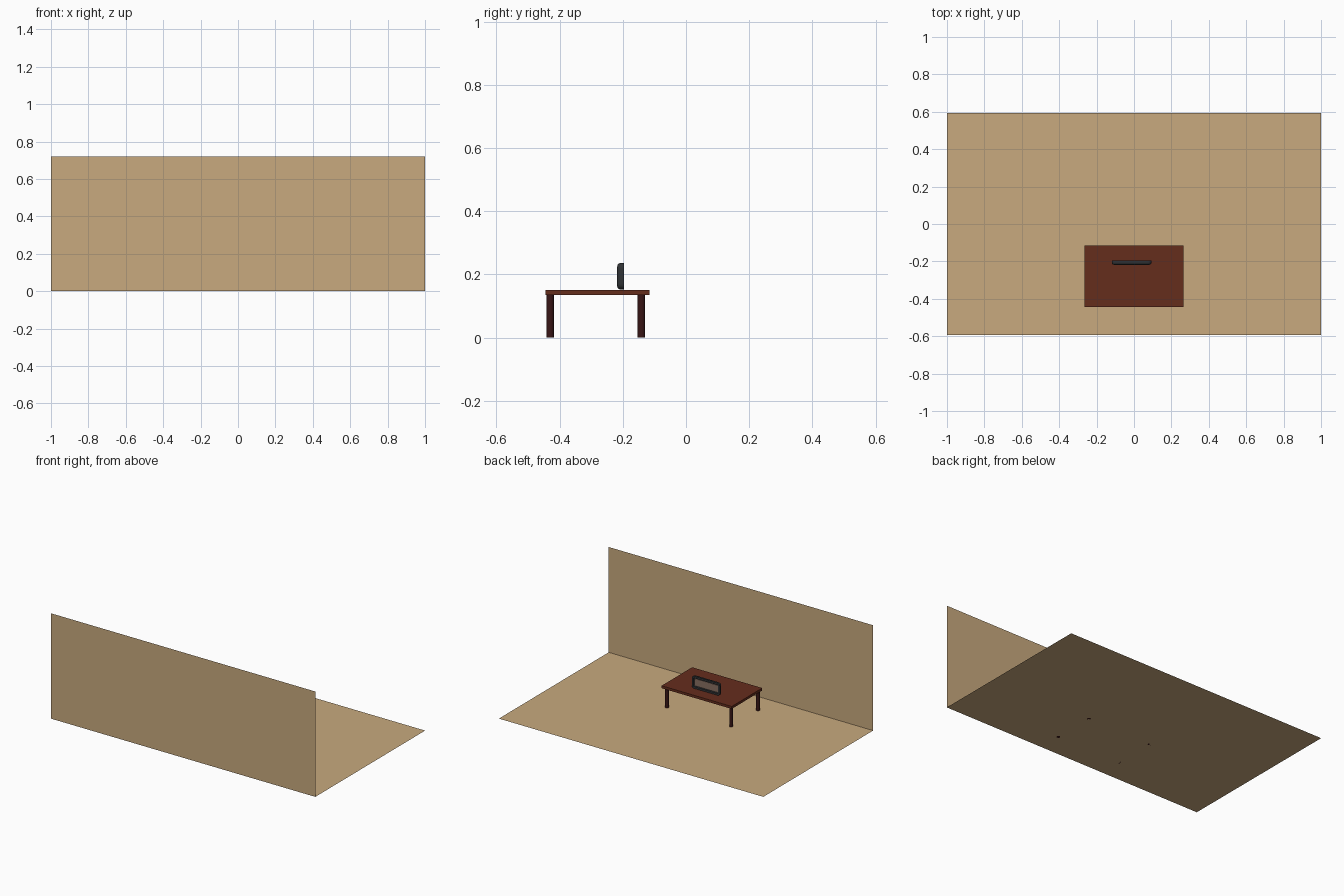
import bpy, bmesh, math
from mathutils import Matrix, Vector

if "Cube" in bpy.data.objects:
    bpy.data.objects.remove(bpy.data.objects["Cube"])


def material(name, rgb):
    m = bpy.data.materials.new(name)
    m.diffuse_color = (*rgb, 1)
    m.use_nodes = True
    m.node_tree.nodes["Principled BSDF"].inputs["Base Color"].default_value = m.diffuse_color
    return m


TAN = material("tan", (0.58, 0.40, 0.21))
WOOD = material("red_wood", (0.13, 0.026, 0.012))
DARK_WOOD = material("dark_wood", (0.04, 0.008, 0.008))
BLACK = material("black_plastic", (0.03, 0.033, 0.036))
DISPLAY = material("display", (0.25, 0.16, 0.12))


def finish(name, bm, mat):
    bmesh.ops.recalc_face_normals(bm, faces=bm.faces)
    mesh = bpy.data.meshes.new(name)
    bm.to_mesh(mesh)
    bm.free()
    mesh.materials.append(mat)
    ob = bpy.data.objects.new(name, mesh)
    bpy.context.collection.objects.link(ob)
    return ob


def box(name, lo, hi, mat):
    bm = bmesh.new()
    lo, hi = Vector(lo), Vector(hi)
    size = hi - lo
    bmesh.ops.create_cube(bm, size=1, matrix=Matrix.Translation((lo + hi) / 2) @ Matrix.Diagonal((*size, 1)))
    return finish(name, bm, mat)


def plane(name, corners, mat):
    bm = bmesh.new()
    bm.faces.new([bm.verts.new(c) for c in corners])
    return finish(name, bm, mat)


def rounded_rect(cx, cz, w, h, r, n=5):
    pts = []
    for k, (sx, sz) in enumerate([(1, 1), (-1, 1), (-1, -1), (1, -1)]):
        for i in range(n + 1):
            a = math.pi / 2 * (k + i / n)
            pts.append((cx + sx * (w / 2 - r) + r * math.cos(a),
                        cz + sz * (h / 2 - r) + r * math.sin(a)))
    return pts


# Room: floor and one wall
plane("floor", [(-1, -.593, 0), (1, -.593, 0), (1, .593, 0), (-1, .593, 0)], TAN)
plane("wall", [(-1, -.593, 0), (1, -.593, 0), (1, -.593, .72), (-1, -.593, .72)], TAN)

# Table
box("table_top", (-.265, -.445, .134), (.265, -.115, .151), WOOD)
for side, x in (("left", -.243), ("right", .243)):
    for end, y in (("front", -.43), ("back", -.141)):
        bm = bmesh.new()
        bmesh.ops.create_cone(bm, cap_ends=True, segments=24, radius1=.012, radius2=.012, depth=.134,
                              matrix=Matrix.Translation((x, y, .067)))
        leg = finish(f"{side}_{end}_leg", bm, DARK_WOOD)
        bpy.context.view_layer.objects.active = leg
        leg.select_set(True)
        bpy.ops.object.shade_smooth_by_angle()
        leg.select_set(False)

# Clock case: loops from the rounded back to the recessed face
CX, CZ = -.0125, .194
rings = [(-.218, .012), (-.2165, .006), (-.213, .002), (-.208, 0), (-.196, 0), (-.196, .013), (-.203, .016)]
bm = bmesh.new()
loops = []
for y, inset in rings:
    pts = rounded_rect(CX, CZ, .212 - 2 * inset, .084 - 2 * inset, max(.018 - inset, .003))
    loops.append([bm.verts.new((x, y, z)) for x, z in pts])
for a, b in zip(loops, loops[1:]):
    for i in range(len(a)):
        j = (i + 1) % len(a)
        bm.faces.new((a[i], a[j], b[j], b[i]))
bm.faces.new(loops[0])
bm.faces.new(loops[-1])
case = finish("clock_case", bm, BLACK)
bpy.context.view_layer.objects.active = case
case.select_set(True)
bpy.ops.object.shade_smooth_by_angle()

# Clock display panel
box("clock_display", (CX - .088, -.2035, CZ - .024), (CX + .088, -.2, CZ + .024), DISPLAY)
